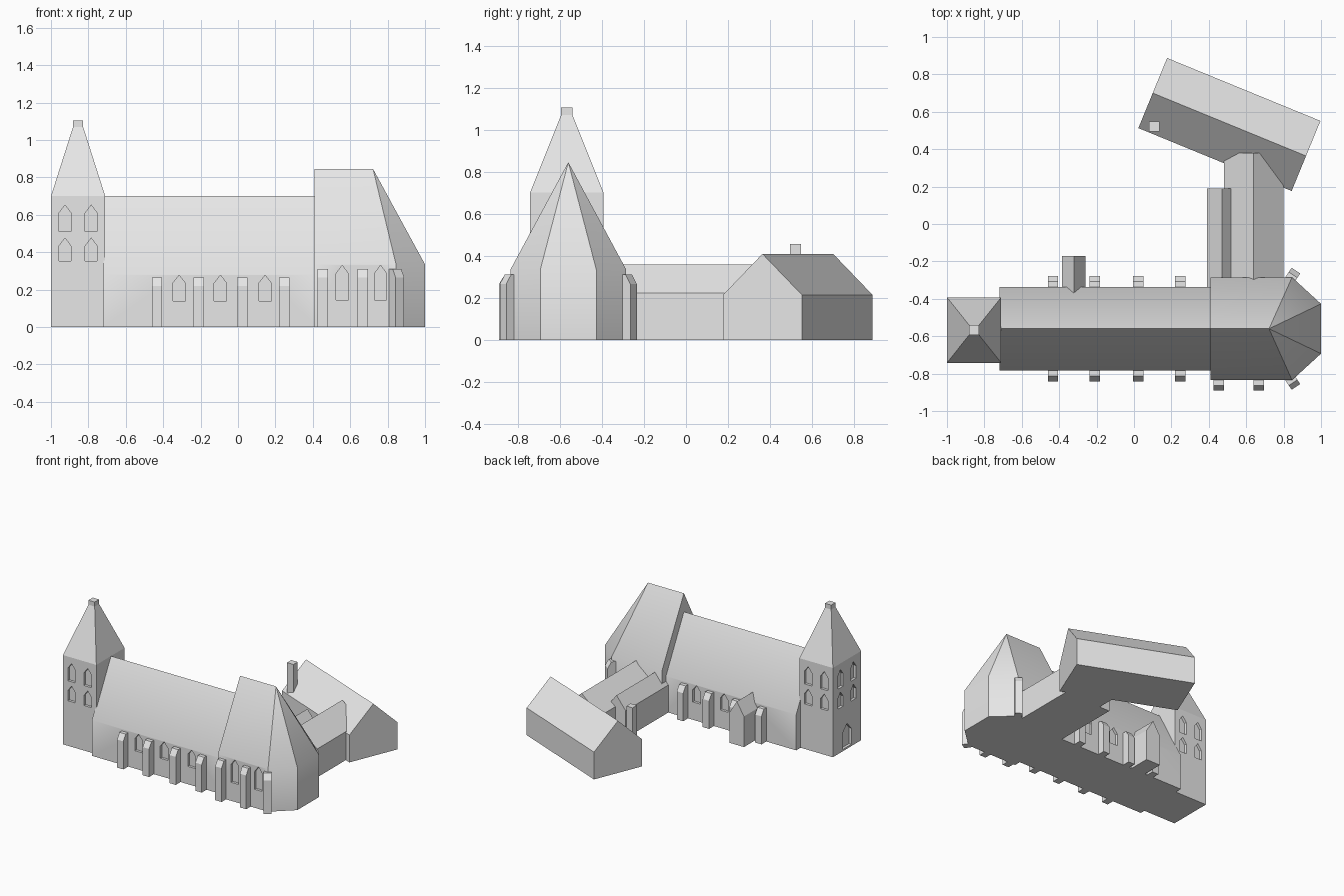
import bpy, bmesh, math
from mathutils import Matrix, Vector

if "Cube" in bpy.data.objects:
    bpy.data.objects.remove(bpy.data.objects["Cube"])

stone = bpy.data.materials.new("light_grey_stone")
stone.diffuse_color = (0.8, 0.8, 0.8, 1)
stone.use_nodes = True
stone.node_tree.nodes["Principled BSDF"].inputs["Base Color"].default_value = stone.diffuse_color


def make_object(name, bm):
    bmesh.ops.recalc_face_normals(bm, faces=bm.faces)
    mesh = bpy.data.meshes.new(name)
    bm.to_mesh(mesh)
    bm.free()
    mesh.materials.append(stone)
    obj = bpy.data.objects.new(name, mesh)
    bpy.context.collection.objects.link(obj)
    return obj


def add_prism(bm, profile, depth, loc, angle=0):
    """Profile in local x/z, extruded along local y (centred), turned about z."""
    m = Matrix.Translation(loc) @ Matrix.Rotation(math.radians(angle), 4, 'Z')
    ends = [[bm.verts.new(m @ Vector((x, y, z))) for x, z in profile]
            for y in (-depth / 2, depth / 2)]
    n = len(profile)
    bm.faces.new(ends[0])
    bm.faces.new(ends[1][::-1])
    for i in range(n):
        j = (i + 1) % n
        bm.faces.new((ends[0][i], ends[0][j], ends[1][j], ends[1][i]))


def prism(name, profile, depth, loc, angle=0):
    bm = bmesh.new()
    add_prism(bm, profile, depth, loc, angle)
    return make_object(name, bm)


def gable(width, eave, ridge):
    w = width / 2
    return [(-w, 0), (w, 0), (w, eave), (0, ridge), (-w, eave)]


def arch(width, bottom, spring, apex):
    w = width / 2
    return [(-w, bottom), (w, bottom), (w, spring), (0, apex), (-w, spring)]


def box(name, x0, x1, y0, y1, z0, z1):
    return prism(name, [(x0, z0), (x1, z0), (x1, z1), (x0, z1)], y1 - y0, (0, (y0 + y1) / 2, 0))


def cut(obj, openings):
    """Recess arched openings given as (profile, location, angle)."""
    bm = bmesh.new()
    for profile, loc, angle in openings:
        add_prism(bm, profile, 0.04, loc, angle)
    cutter = make_object("opening_cutter", bm)
    cutter.hide_render = True
    mod = obj.modifiers.new("openings", 'BOOLEAN')
    mod.operation = 'DIFFERENCE'
    mod.solver = 'EXACT'
    mod.object = cutter
    bpy.context.view_layer.objects.active = obj
    bpy.ops.object.modifier_apply(modifier=mod.name)
    bpy.data.objects.remove(cutter)


def smooth(obj):
    bpy.ops.object.select_all(action='DESELECT')
    obj.select_set(True)
    bpy.context.view_layer.objects.active = obj
    bpy.ops.object.shade_smooth_by_angle(angle=math.radians(30))


AXIS = -0.56  # centre line of the church

# Tower with spire
TX, TY = -0.855, -0.567
bm = bmesh.new()
rings = []
for hx, hy, z in ((0.145, 0.175, 0), (0.145, 0.175, 0.70), (0.027, 0.027, 1.07), (0.027, 0.027, 1.105)):
    rings.append([bm.verts.new((TX + sx * hx, TY + sy * hy, z))
                  for sx, sy in ((-1, -1), (1, -1), (1, 1), (-1, 1))])
for a, b in zip(rings, rings[1:]):
    for i in range(4):
        j = (i + 1) % 4
        bm.faces.new((a[i], a[j], b[j], b[i]))
bm.faces.new(rings[0])
bm.faces.new(rings[-1])
tower = make_object("tower", bm)

# Tower belfry windows on three sides, and the west door
openings = []
for profile in (arch(0.064, 0.51, 0.61, 0.652), arch(0.064, 0.353, 0.433, 0.476)):
    for s in (-1, 1):
        for side in (-1, 1):
            openings.append((profile, (TX + s * 0.07, TY + side * 0.175, 0), 0))
        openings.append((profile, (-1, TY + s * 0.08, 0), 90))
openings.append((arch(0.11, 0.015, 0.14, 0.20), (-1, TY, 0), 90))
cut(tower, openings)

# Nave
nave = prism("nave", gable(0.445, 0.28, 0.70), 1.14, (-0.15, AXIS, 0), 90)
cut(nave, [(arch(0.066, 0.14, 0.235, 0.277), (x, AXIS + s * 0.2225, 0), 0)
           for x in (-0.315, -0.094, 0.145) for s in (-1, 1)])
smooth(nave)

# Choir with three-sided apse
bm = bmesh.new()
plan = [(0.41, -0.275), (0.845, -0.275), (1.0, -0.133), (1.0, 0.133), (0.845, 0.275), (0.41, 0.275)]
low = [bm.verts.new((x, AXIS + y, 0)) for x, y in plan]
top = [bm.verts.new((x, AXIS + y, 0.335)) for x, y in plan]
r0 = bm.verts.new((0.41, AXIS, 0.845))
r1 = bm.verts.new((0.722, AXIS, 0.845))
bm.faces.new(low)
for i in range(5):
    bm.faces.new((low[i], low[i + 1], top[i + 1], top[i]))
for i in (1, 2, 3):
    bm.faces.new((top[i], top[i + 1], r1))
bm.faces.new((top[0], top[1], r1, r0))
bm.faces.new((top[4], top[5], r0, r1))
bm.faces.new((low[5], low[0], top[0], r0, top[5]))
choir = make_object("choir", bm)
cut(choir, [(arch(0.066, 0.145, 0.285, 0.33), (x, AXIS - 0.275, 0), 0) for x in (0.557, 0.762)])
smooth(choir)


# Buttresses with sloped outer tops
def buttress(name, x, y, angle, reach, height, root=0.03):
    prof = [(-root, 0), (reach, 0), (reach, height - 0.045), (reach / 2, height), (-root, height)]
    prism(name, prof, 0.055, (x, y, 0), angle)


for x in (-0.433, -0.21, 0.022, 0.247):
    for s in (-1, 1):
        buttress("nave_buttress", x, AXIS + s * 0.222, 90 * s, 0.06, 0.265)
for x in (0.453, 0.667):
    buttress("choir_buttress", x, AXIS - 0.275, -90, 0.055, 0.31)
for s in (-1, 1):
    buttress("corner_buttress", 0.835, AXIS + s * 0.265, 56 * s, 0.055, 0.31)

# North porch
prism("porch", gable(0.125, 0.24, 0.34), 0.22, (-0.322, -0.28, 0))

# Connecting wing, side passage and angled house
prism("connecting_wing", gable(0.32, 0.223, 0.358), 0.72, (0.64, 0.02, 0))
prism("side_passage", gable(0.16, 0.215, 0.315), 0.53, (0.47, -0.075, 0))
prism("house", gable(0.405, 0.214, 0.409), 0.886, (0.51, 0.532, 0), 90 - 22.3)
box("chimney", 0.08, 0.135, 0.495, 0.547, 0.1, 0.457)
